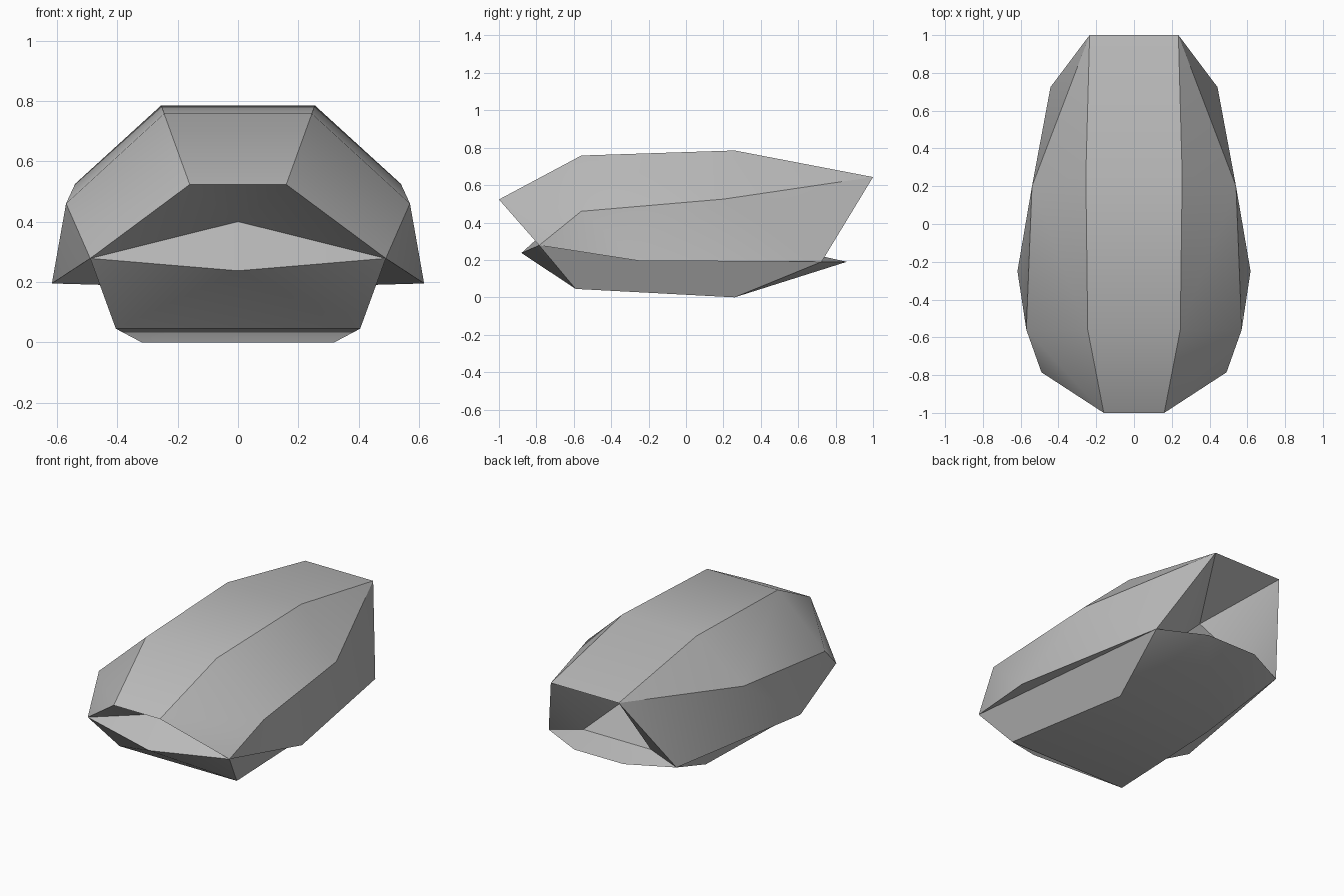
import bpy
import bmesh
import math

default_cube = bpy.data.objects.get("Cube")
if default_cube:
    bpy.data.objects.remove(default_cube, do_unlink=True)

# One flat grey for the whole hull
grey = bpy.data.materials.new("hull_grey")
grey.use_nodes = True
colour = (0.5, 0.5, 0.5, 1)
grey.diffuse_color = colour
grey.node_tree.nodes["Principled BSDF"].inputs["Base Color"].default_value = colour

# Corner points of one half, mirrored in x
side_points = {
    "roof_nose": (.16, -1, .523), "roof_front": (.245, -.56, .758),
    "roof_back": (.255, .26, .785), "roof_tail": (.235, 1, .643),
    "shoulder_front": (.57, -.56, .46), "shoulder_back": (.54, .2, .525),
    "sill_front": (.49, -.785, .278), "sill_wide": (.617, -.25, .195),
    "sill_back": (.442, .725, .19),
    "floor_front": (.405, -.59, .045), "floor_back": (.32, .26, 0),
    "tail_lip": (.17, .86, .19), "tail_notch": (.233, .68, .23),
}
# Points on the centre line
centre_points = {
    "nose_lip": (0, -.88, .237), "nose_recess": (0, -.7, .4),
    "tail_recess": (0, .58, .45),
}

# Faces that repeat on both sides
side_faces = [
    "roof_nose roof_front shoulder_front",
    "roof_nose shoulder_front sill_front",
    "roof_front roof_back shoulder_back shoulder_front",
    "roof_back roof_tail shoulder_back",
    "roof_tail sill_back shoulder_back",
    "shoulder_front sill_wide sill_front",
    "shoulder_front shoulder_back sill_wide",
    "shoulder_back sill_back sill_wide",
    "sill_front sill_wide sill_back",
    "sill_front sill_back floor_back floor_front",
    "roof_nose sill_front nose_recess",
    "sill_front nose_lip nose_recess",
    "sill_front floor_front nose_lip",
    "sill_back tail_lip floor_back",
    "roof_tail sill_back tail_notch",
    "roof_tail tail_notch tail_recess",
    "sill_back tail_lip tail_notch",
]
# Strips that bridge both sides; a centre point closes a triangle
bridges = [
    "roof_nose roof_front", "roof_front roof_back", "roof_back roof_tail",
    "roof_nose nose_recess", "roof_tail tail_recess",
    "tail_notch tail_recess", "tail_notch tail_lip",
    "tail_lip floor_back", "floor_back floor_front", "floor_front nose_lip",
]

bm = bmesh.new()
verts = {}
for name, (x, y, z) in side_points.items():
    for side in (1, -1):
        verts[name, side] = bm.verts.new((side * x, y, z))
for name, co in centre_points.items():
    verts[name, 1] = verts[name, -1] = bm.verts.new(co)

for face in side_faces:
    for side in (1, -1):
        bm.faces.new([verts[n, side] for n in face.split()])
for strip in bridges:
    a, b = strip.split()
    loop = [verts[a, 1], verts[b, 1], verts[b, -1], verts[a, -1]]
    bm.faces.new(list(dict.fromkeys(loop)))
bmesh.ops.recalc_face_normals(bm, faces=bm.faces)

mesh = bpy.data.meshes.new("faceted_hull")
bm.to_mesh(mesh)
bm.free()
mesh.materials.append(grey)
hull = bpy.data.objects.new("faceted_hull", mesh)
bpy.context.collection.objects.link(hull)

# Soft shading over shallow folds, crisp ridges elsewhere
bpy.context.view_layer.objects.active = hull
hull.select_set(True)
bpy.ops.object.shade_smooth_by_angle(angle=math.radians(30))
